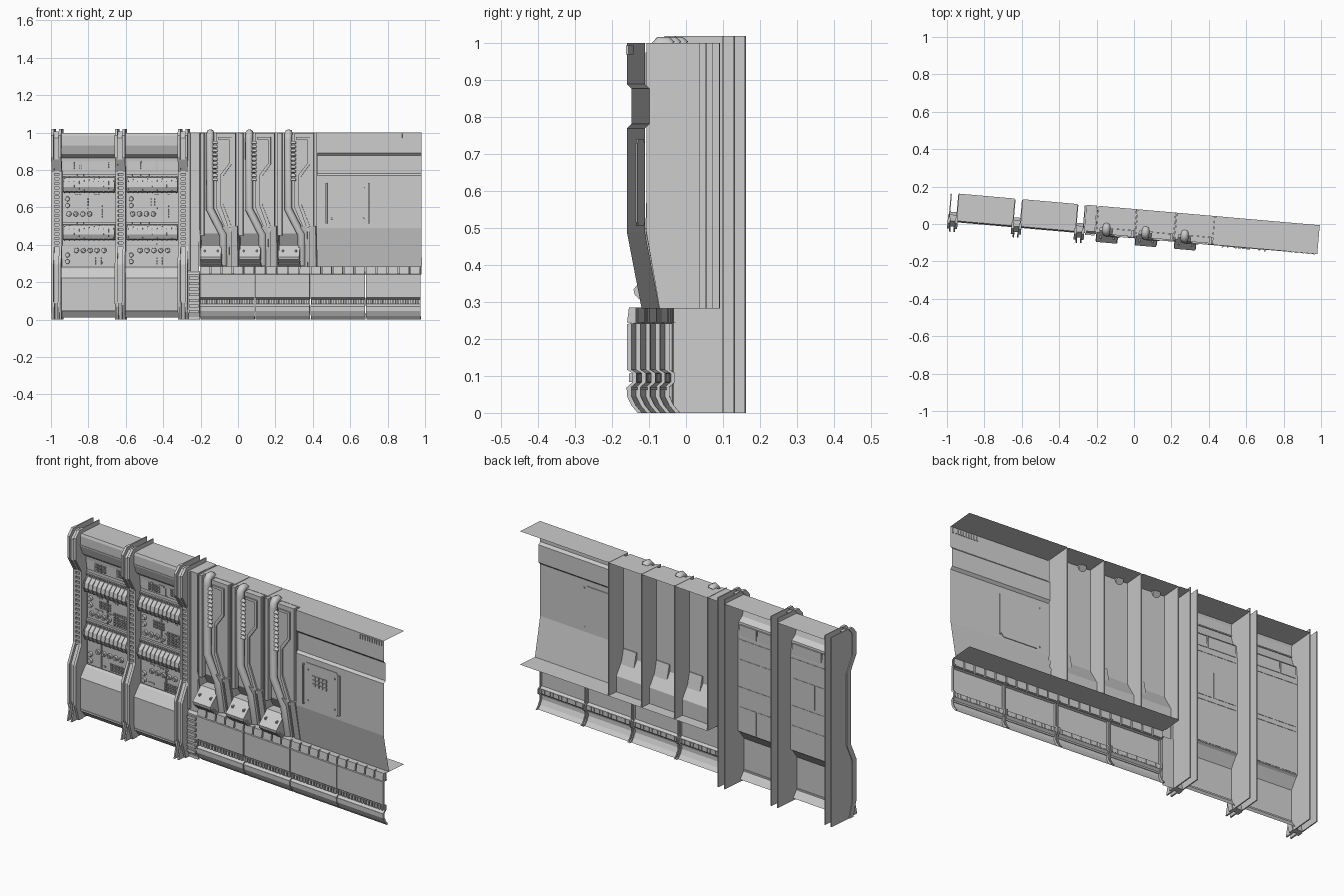
import bpy, bmesh, math, random
from mathutils import Matrix, Vector

random.seed(4)
TURN = math.radians(-5)          # the whole wall is turned slightly about z
BACK = 0.08


class Part:
    """Collects pieces in wall coordinates: u along, v depth (front is -v), z up."""

    def __init__(self, name):
        self.name, self.bm = name, bmesh.new()

    def prism(self, pts, t0, t1, axis='u', caps=True):
        at = (lambda t, a, b: (t, a, b)) if axis == 'u' else (lambda t, a, b: (a, t, b))
        rings = [[self.bm.verts.new(at(t, a, b)) for a, b in pts] for t in (t0, t1)]
        n = len(pts)
        for i in range(n if caps else n - 1):
            j = (i + 1) % n
            self.bm.faces.new((rings[0][i], rings[0][j], rings[1][j], rings[1][i]))
        if caps:
            for r in rings:
                self.bm.faces.new(r)

    def sheet(self, pts, u0, u1):
        self.prism(pts, u0, u1, caps=False)

    def box(self, u0, u1, v0, v1, z0, z1):
        self.prism([(v0, z0), (v1, z0), (v1, z1), (v0, z1)], u0, u1)

    def dial(self, u, v, z, r, h=0.01, sides=12):
        m = Matrix.Translation((u, v, z)) @ Matrix.Rotation(math.pi / 2, 4, 'X')
        bmesh.ops.create_cone(self.bm, cap_ends=True, segments=sides, radius1=r,
                              radius2=r * 0.9, depth=h, matrix=m)

    def done(self):
        bmesh.ops.recalc_face_normals(self.bm, faces=self.bm.faces)
        me = bpy.data.meshes.new(self.name)
        self.bm.to_mesh(me)
        self.bm.free()
        ob = bpy.data.objects.new(self.name, me)
        bpy.context.collection.objects.link(ob)
        ob.rotation_euler.z = TURN


def pipe(name, pts, r):
    cu = bpy.data.curves.new(name, 'CURVE')
    cu.dimensions, cu.bevel_depth, cu.bevel_resolution, cu.use_fill_caps = '3D', r, 2, True
    sp = cu.splines.new('POLY')
    sp.points.add(len(pts) - 1)
    for p, co in zip(sp.points, pts):
        p.co = (*co, 1)
    ob = bpy.data.objects.new(name, cu)
    bpy.context.collection.objects.link(ob)
    ob.rotation_euler.z = TURN


# Three upright frames: twin plates, front rails, ladder core and feet
FRONT = [(-0.08, 1.02), (-0.11, 0.985), (-0.11, 0.87), (-0.065, 0.79),
         (-0.065, 0.40), (-0.11, 0.30), (-0.11, 0.09), (-0.085, 0.0)]
for k, uc in enumerate((-0.967, -0.625, -0.288)):
    p = Part(f"frame_{k + 1}")
    for s in (-1, 1):
        c = uc + s * 0.020
        p.prism([(0.076, 1.02)] + [(v + 0.012, z) for v, z in FRONT] + [(0.076, 0)],
                c - 0.003, c + 0.003)
        p.prism(FRONT + [(v + 0.03, z) for v, z in reversed(FRONT)], c - 0.007, c + 0.007)
    p.prism([(v + 0.012, z * 0.985) for v, z in FRONT]
            + [(v + 0.045, z * 0.985) for v, z in reversed(FRONT)], uc - 0.018, uc + 0.018)
    for i in range(17):
        z = 0.39 + i * 0.0245
        p.box(uc - 0.014, uc + 0.014, -0.064, -0.05, z, z + 0.013)
    for s in (-1, 1):                                   # feet
        c = uc + s * 0.012
        p.prism([(-0.127, 0), (-0.122, 0.02), (-0.105, 0.095), (-0.07, 0.095), (-0.07, 0)],
                c - 0.004, c + 0.004)
    p.done()

# Two console bays between the frames
BAY = [(BACK, 0.998), (-0.066, 0.998), (-0.071, 0.985), (-0.071, 0.93), (-0.055, 0.885),
       (-0.03, 0.865), (-0.022, 0.79), (-0.022, 0.28), (-0.035, 0.272), (-0.071, 0.222),
       (-0.071, 0.055), (-0.04, 0.012)]
for k, (a, b) in enumerate(((-0.945, -0.647), (-0.603, -0.310))):
    p = Part(f"console_shell_{k + 1}")
    p.sheet(BAY, a, b)
    p.box(a, b, -0.074, -0.066, 0.932, 0.938)
    p.box(a, b, -0.074, -0.066, 0.046, 0.056)
    p.done()

    p = Part(f"console_shelves_{k + 1}")
    for z in (0.68, 0.425):
        p.prism([(-0.022, z), (-0.05, z + 0.005), (-0.062, z + 0.03), (-0.058, z + 0.055),
                 (-0.035, z + 0.08), (-0.022, z + 0.08)], a + 0.01, b - 0.01)
        p.box(a + 0.005, b - 0.005, -0.034, -0.02, z + 0.084, z + 0.097)
        for i in range(11):                             # shelf ribs
            u = a + 0.015 + i * (b - a - 0.034) / 10
            p.prism([(-0.03, z - 0.002), (-0.053, z + 0.002), (-0.066, z + 0.03),
                     (-0.061, z + 0.059), (-0.035, z + 0.084)], u, u + 0.004)
        for i in range(24):
            u = a + 0.01 + i * (b - a - 0.02) / 24
            p.box(u, u + 0.006, -0.038, -0.03, z + 0.086, z + 0.095)
    p.done()

    p = Part(f"console_controls_{k + 1}")
    for z0, z1 in ((0.795, 0.855), (0.535, 0.67), (0.285, 0.415)):
        cut = a + random.choice((0.10, 0.14, 0.17))
        for u0, u1 in ((a + 0.012, cut - 0.004), (cut + 0.004, b - 0.012)):
            p.box(u0, u1, -0.028, -0.02, z0, z1)
    for z, n, off in ((0.37, 5, 0.08), (0.565, 4, 0.04)):     # dial rows
        for i in range(n):
            p.dial(a + off + i * 0.037, -0.033, z, 0.014)
            p.dial(a + off + i * 0.037, -0.039, z, 0.007, 0.006, 8)
    for z in (0.31, 0.345, 0.61, 0.645):                      # side knobs
        p.dial(a + 0.032, -0.034, z, 0.013, 0.014)
    for u0, z0, nu, nz in ((0.18, 0.545, 6, 5), (0.09, 0.61, 5, 3), (0.16, 0.295, 6, 3),
                           (0.06, 0.805, 5, 3), (0.2, 0.81, 4, 3)):  # key grids
        for i in range(nu):
            for j in range(nz):
                u, z = a + u0 + i * 0.015, z0 + j * 0.014
                p.box(u, u + 0.009, -0.034, -0.026, z, z + 0.009)
    for i in range(16):                                       # loose switches
        u, z = random.uniform(a + 0.06, b - 0.05), random.choice((0.30, 0.40, 0.59, 0.66, 0.84))
        p.box(u, u + random.uniform(0.008, 0.03), -0.033, -0.026, z, z + 0.008)
    p.done()

# Narrow column beside the last frame, with a rib stack at its foot
p = Part("joining_column")
p.sheet([(BACK, 1.0), (-0.06, 1.0), (-0.06, 0.0)], -0.262, -0.205)
p.box(-0.262, -0.250, -0.072, -0.058, 0.26, 1.0)
p.prism([(-0.055, 0), (-0.07, 0.04), (-0.07, 0.24), (-0.055, 0.26)], -0.262, -0.2)
for i in range(7):
    p.box(-0.256, -0.205, -0.08, -0.066, 0.035 + i * 0.03, 0.051 + i * 0.03)
p.done()

# Divider plates either side of the pylon bays
WALL = [(-0.074, 1.0), (-0.074, 0.89), (-0.061, 0.877), (-0.061, 0.782),
        (-0.074, 0.77), (-0.074, 0.49), (-0.034, 0.283)]
EDGES = (-0.2, 0.01, 0.22, 0.43)
p = Part("divider_plates")
for u in EDGES:
    p.prism([(0.074, 1.0), (-0.07, 1.0), (-0.07, 0.49), (-0.034, 0.283), (0.074, 0.283)],
            u - 0.003, u + 0.003)
p.done()

# Three pylons
for k, u in enumerate(EDGES[:3]):
    p = Part(f"pylon_{k + 1}")
    p.sheet([(BACK, 0.999), (-0.035, 0.999), (-0.035, 0.46), (0.02, 0.37), (0.02, 0.284)],
            u + 0.004, u + 0.206)
    slab = [(0.088, 0.998), (0.192, 0.998), (0.192, 0.47), (0.145, 0.47), (0.088, 0.6)]
    p.prism([(u + x, z) for x, z in slab], -0.068, -0.036, 'v')
    p.box(u + 0.004, u + 0.022, -0.062, -0.034, 0.45, 0.998)
    inset = [(0.098, 0.975), (0.172, 0.975), (0.172, 0.83), (0.125, 0.765), (0.125, 0.62),
             (0.175, 0.49), (0.155, 0.49), (0.112, 0.61), (0.112, 0.775), (0.158, 0.835),
             (0.158, 0.962), (0.098, 0.962)]                  # hooked trim
    p.prism([(u + x, z) for x, z in inset], -0.076, -0.066, 'v')
    for s in (0.122, 0.168):                                  # sloping legs
        p.prism([(-0.074, 0.5), (-0.034, 0.284), (0.02, 0.284), (-0.03, 0.5)],
                u + s, u + s + 0.035)
    p.prism([(-0.066, 0.5), (-0.026, 0.284), (0.02, 0.284), (-0.03, 0.5)], u + 0.15, u + 0.175)
    for i in range(10):                                       # cooling steps
        z = 0.74 + i * 0.022
        p.prism([(-0.065, z), (-0.076, z + 0.004), (-0.065, z + 0.018)], u + 0.07, u + 0.096)
    p.done()
    p = Part(f"pylon_foot_box_{k + 1}")
    p.prism([(0.0, 0.284), (-0.072, 0.284), (-0.11, 0.32), (-0.113, 0.335), (-0.05, 0.4),
             (0.0, 0.4)], u + 0.006, u + 0.118)
    for i in range(4):
        z, v = 0.29 + i * 0.009, -0.078 - i * 0.009
        p.box(u + 0.003, u + 0.121, v - 0.003, v + 0.02, z, z + 0.004)
    for x in (0.025, 0.095):
        p.box(u + x, u + x + 0.008, -0.092, -0.07, 0.362, 0.372)
    p.done()
    pipe(f"pylon_pipe_{k + 1}",
         [(u + 0.055, -0.022, 0.99), (u + 0.055, -0.03, 0.998), (u + 0.055, -0.045, 0.998),
          (u + 0.055, -0.056, 0.985), (u + 0.055, -0.06, 0.96), (u + 0.055, -0.06, 0.59),
          (u + 0.125, -0.06, 0.455), (u + 0.125, -0.03, 0.29)], 0.021)

# Plain wall panel on the right, with access hatch and vent
p = Part("plain_wall")
p.sheet([(BACK, 1.0)] + WALL, 0.433, 0.99)
for i in range(10):
    u = 0.835 + i * 0.015
    p.box(u, u + 0.008, -0.078, -0.07, 0.97, 0.994)
p.done()
p = Part("access_hatch")
rim = [(0.48, 0.53), (0.5, 0.505), (0.69, 0.505), (0.71, 0.53), (0.71, 0.715), (0.69, 0.74),
       (0.5, 0.74), (0.48, 0.715)]
p.prism(rim, -0.077, -0.07, 'v')
for u in (0.478, 0.705):
    p.box(u, u + 0.008, -0.085, -0.07, 0.515, 0.73)
for i in range(4):
    for j in range(3):
        p.box(0.54 + i * 0.024, 0.558 + i * 0.024, -0.082, -0.072,
              0.625 + j * 0.021, 0.64 + j * 0.021)
for u, z in ((0.51, 0.54), (0.68, 0.54), (0.51, 0.705), (0.68, 0.705)):
    p.dial(u, -0.079, z, 0.005, 0.006, 8)
p.done()

# Low skirt along the foot of the wall
p = Part("skirt_shelf")
p.sheet([(BACK, 0.283), (-0.055, 0.283), (-0.055, 0.24)], -0.198, 0.99)
for i in range(20):
    u = -0.197 + i * 0.0594
    p.prism([(-0.05, 0.245), (-0.074, 0.245), (-0.069, 0.285), (-0.05, 0.285)], u, u + 0.052)
p.done()
SKIRT = [(-0.055, 0.246), (-0.074, 0.24), (-0.074, 0.117), (-0.06, 0.108), (-0.06, 0.082),
         (-0.074, 0.07), (-0.074, 0.045), (-0.062, 0.02), (-0.045, 0.0)]
for k in range(4):
    u0 = -0.198 + k * 0.297
    u1 = u0 + 0.292
    p = Part(f"skirt_section_{k + 1}")
    p.sheet(SKIRT, u0, u1)
    p.box(u0, u1, -0.076, -0.07, 0.062, 0.07)
    for i in range(16):
        u = u0 + 0.004 + i * 0.018
        p.box(u, u + 0.011, -0.069, -0.058, 0.084, 0.106)
    for u in (u0, u1 - 0.006):                                # end ribs
        p.prism(SKIRT + [(v + 0.012, z) for v, z in reversed(SKIRT)], u, u + 0.006)
    p.done()
